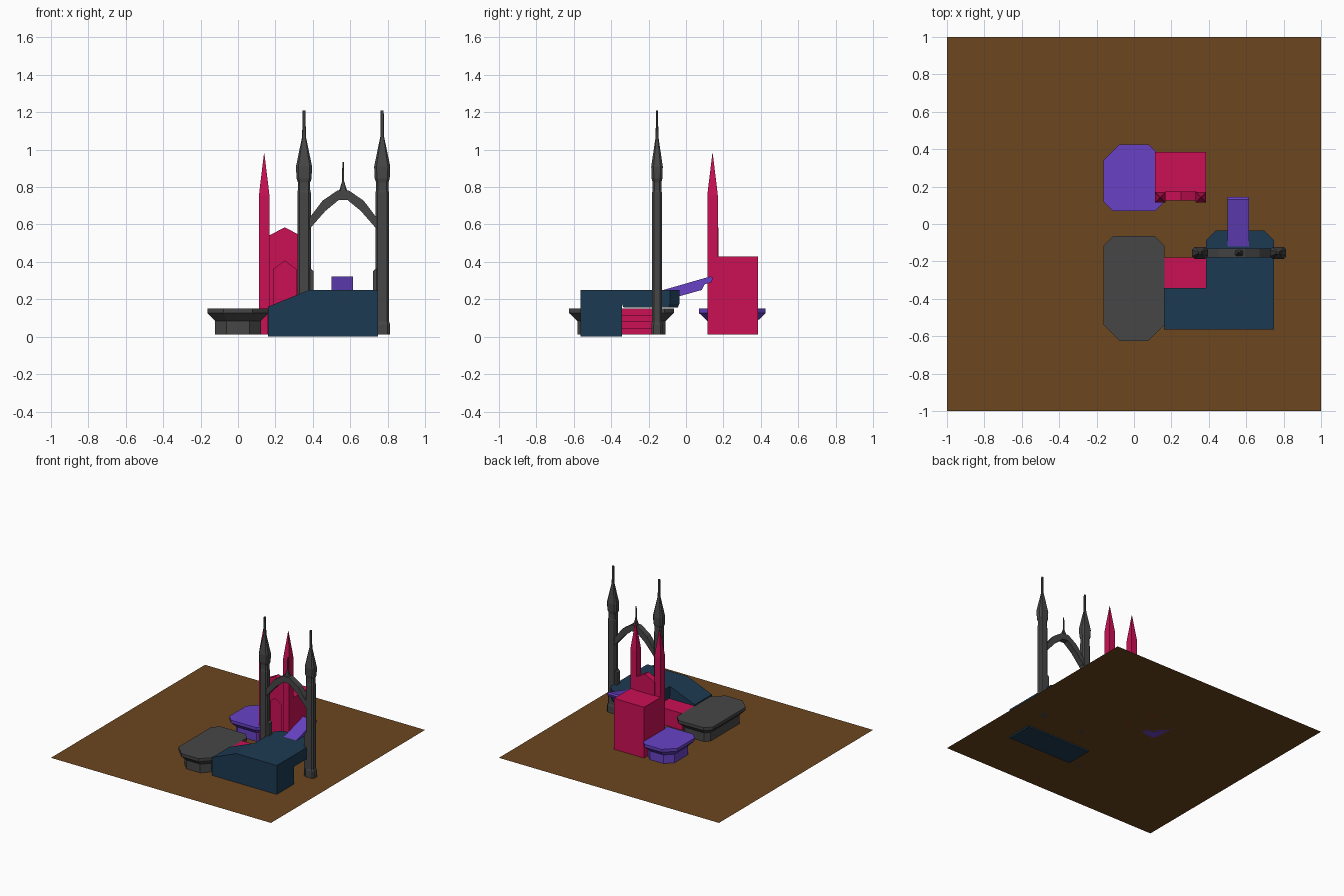
import bpy

if "Cube" in bpy.data.objects:
    bpy.data.objects.remove(bpy.data.objects["Cube"])

GREY = (0.062, 0.062, 0.062, 1)
PINK = (0.60, 0.005, 0.09, 1)
BLUE = (0.012, 0.042, 0.085, 1)
PURPLE = (0.14, 0.055, 0.56, 1)
BROWN = (0.15, 0.062, 0.013, 1)
MATS = {}
G = 0.012  # ground level


def make(name, verts, faces, color):
    me = bpy.data.meshes.new(name)
    me.from_pydata(verts, [], faces)
    ob = bpy.data.objects.new(name, me)
    bpy.context.collection.objects.link(ob)
    if color not in MATS:
        MATS[color] = bpy.data.materials.new("paint")
        MATS[color].diffuse_color = color
    me.materials.append(MATS[color])
    return ob


def skin(name, rings, color):
    """Joins equal-length loops of points and caps both ends."""
    n = len(rings[0])
    verts = [p for r in rings for p in r]
    faces = [tuple(reversed(range(n))), tuple(range(len(verts) - n, len(verts)))]
    for k in range(len(rings) - 1):
        for i in range(n):
            j = (i + 1) % n
            faces.append((k * n + i, k * n + j, (k + 1) * n + j, (k + 1) * n + i))
    return make(name, verts, faces, color)


def box(name, x0, x1, y0, y1, z0, z1, color):
    base = [(x0, y0), (x1, y0), (x1, y1), (x0, y1)]
    return skin(name, [[(x, y, z) for x, y in base] for z in (z0, z1)], color)


def prism_y(name, pts, y0, y1, color):
    """Front (x, z) outline, counter-clockwise, extruded in depth."""
    return skin(name, [[(x, y, z) for x, z in pts] for y in (y1, y0)], color)


def prism_x(name, pts, x0, x1, color):
    return skin(name, [[(x, y, z) for y, z in pts] for x in (x0, x1)], color)


def loft(name, cx, cy, levels, color):
    """Chamfered rectangles (z, half x, half y, front cut, back cut)."""
    rings = []
    for z, hx, hy, f, b in levels:
        pts = [(-hx + f, -hy), (hx - f, -hy), (hx, -hy + f), (hx, hy - b),
               (hx - b, hy), (-hx + b, hy), (-hx, hy - b), (-hx, -hy + f)]
        rings.append([(cx + x, cy + y, z) for x, y in pts])
    return skin(name, rings, color)


def platform(name, cy, hy, f, b, color):
    loft(name, 0, cy, [(G, 0.122, hy - 0.045, f * .7, b * .7),
                       (0.083, 0.122, hy - 0.045, f * .7, b * .7),
                       (0.126, 0.163, hy, f, b),
                       (0.15, 0.163, hy, f, b)], color)


# Ground sheet
make("ground", [(-1, -1, G), (1, -1, G), (1, 1, G), (-1, 1, G)], [(0, 1, 2, 3)], BROWN)

# Flared platforms
platform("front_platform", -0.345, 0.28, 0.085, 0.05, GREY)
platform("rear_platform", 0.248, 0.178, 0.05, 0.085, PURPLE)

# Pink hall with pointed facade and twin towers
box("hall_body", 0.112, 0.385, 0.17, 0.385, G, 0.43, PINK)
facade = prism_y("hall_facade", [(0.165, G), (0.335, G), (0.335, 0.54), (0.25, 0.585),
                                 (0.165, 0.54)], 0.125, 0.175, PINK)
cutter = prism_y("door_cutter", [(0.19, -0.1), (0.31, -0.1), (0.31, 0.36), (0.25, 0.405),
                                 (0.19, 0.36)], 0.05, 0.15, PINK)
cutter.hide_render = True
cutter.hide_set(True)
mod = facade.modifiers.new("door_niche", "BOOLEAN")
mod.operation = "DIFFERENCE"
mod.object = cutter
mod.solver = "EXACT"
for side, cx in (("left", 0.14), ("right", 0.358)):
    rings = []
    for z, h in ((G, .028), (0.755, .028), (0.80, .023), (0.98, .001)):
        rings.append([(cx + sx * h, 0.142 + sy * h, z)
                      for sx, sy in ((-1, -1), (1, -1), (1, 1), (-1, 1))])
    skin("hall_tower_" + side, rings, PINK)

# Blue ramp block and overhanging deck
prism_y("ramp_block", [(0.16, 0), (0.748, 0), (0.748, 0.25), (0.38, 0.25), (0.16, 0.16)],
        -0.565, -0.342, BLUE)
loft("deck", 0.567, -0.189, [(0.155, 0.181, 0.145, 0, 0.05), (0.175, 0.181, 0.153, 0, 0.05),
                             (0.25, 0.181, 0.153, 0, 0.05)], BLUE)

# Pink steps going down beneath the deck
steps = [(0.158, G), (0.56, G)]
for i in range(4):
    x, z = 0.56 - i * 0.045, G + (i + 1) * 0.0345
    steps += [(x, z), (x - 0.045 if i < 3 else 0.158, z)]
prism_y("under_steps", steps, -0.342, -0.18, PINK)

# Purple sloping gangway
prism_x("gangway", [(-0.12, 0.22), (-0.04, 0.215), (0.085, 0.25), (0.10, 0.28), (0.135, 0.29),
                    (0.145, 0.315), (0.13, 0.322), (-0.12, 0.25)], 0.5, 0.615, PURPLE)

# Grey gateway pillars with bulb spires
PY = -0.155
profile = [(G, .042), (.065, .042), (.082, .036), (.77, .036), (.785, .033), (.825, .033),
           (.845, .04), (.91, .043), (1.07, .010), (1.21, .008)]
for side, s in (("left", -1), ("right", 1)):
    cx = 0.562 + s * 0.209
    loft("gate_pillar_" + side, cx, PY,
         [(z, h, h * 0.72, h * 0.3, h * 0.3) for z, h in profile], GREY)
    a, b = cx - s * 0.03, cx - s * 0.05
    pts = [(a, G), (b, G), (b, 0.35), (a, 0.37)]
    prism_y("gate_buttress_" + side, pts if s < 0 else pts[::-1], PY - .02, PY + .02, GREY)

# Pointed arch and its finial
outer = [(0.168, 0.65), (0.11, 0.727), (0.035, 0.775), (0.015, 0.80)]
inner = [(0.018, 0.732), (0.09, 0.68), (0.178, 0.575), (0.178, 0.64)]
half = outer[::-1] + inner[::-1]
rings = []
pairs = [((0.18, 0.635), (0.18, 0.575)), ((0.11, 0.727), (0.095, 0.672)),
         ((0.03, 0.782), (0.022, 0.732))]
pairs = [((-a[0], a[1]), (-b[0], b[1])) for a, b in pairs] + pairs[::-1]
for (xa, za), (xb, zb) in pairs:
    rings.append([(0.562 + xa, PY - .024, za), (0.562 + xa, PY + .024, za),
                  (0.562 + xb, PY + .024, zb), (0.562 + xb, PY - .024, zb)])
skin("gate_arch", rings, GREY)
loft("arch_finial", 0.562, PY, [(z, h, h * .8, h * .3, h * .3) for z, h in
     ((.76, .03), (.79, .018), (.83, .006), (.935, .004))], GREY)

for m in bpy.data.materials:
    if m.users and not m.is_grease_pencil:
        m.use_nodes = True
        m.node_tree.nodes["Principled BSDF"].inputs["Base Color"].default_value = m.diffuse_color
